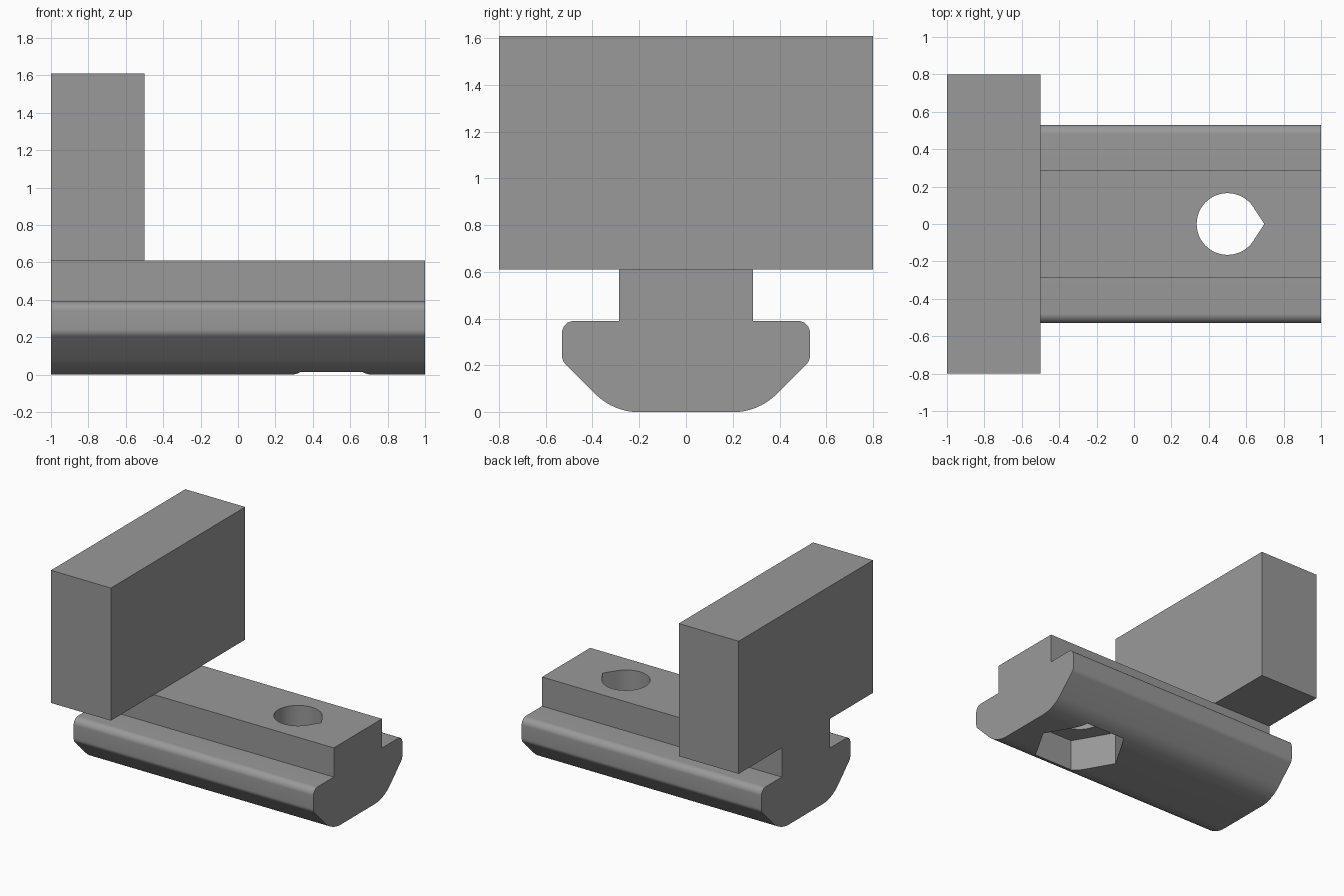
import bpy, bmesh, math
from mathutils import Matrix, Vector

if "Cube" in bpy.data.objects:
    bpy.data.objects.remove(bpy.data.objects["Cube"])

grey = bpy.data.materials.new("plain grey")
grey.diffuse_color = (0.32, 0.32, 0.32, 1)
grey.use_nodes = True
grey.node_tree.nodes["Principled BSDF"].inputs["Base Color"].default_value = grey.diffuse_color


def prism(name, outline, depth, matrix=Matrix()):
    """Extrude a closed 2D outline along local z, then place it."""
    bm = bmesh.new()
    face = bm.faces.new([bm.verts.new((x, y, 0)) for x, y in outline])
    ext = bmesh.ops.extrude_face_region(bm, geom=[face])
    top = [g for g in ext["geom"] if isinstance(g, bmesh.types.BMVert)]
    bmesh.ops.translate(bm, verts=top, vec=(0, 0, depth))
    bmesh.ops.recalc_face_normals(bm, faces=bm.faces)
    bm.transform(matrix)
    mesh = bpy.data.meshes.new(name)
    bm.to_mesh(mesh)
    bm.free()
    mesh.materials.append(grey)
    obj = bpy.data.objects.new(name, mesh)
    bpy.context.collection.objects.link(obj)
    return obj


def fillet(before, corner, after, radius, steps):
    """Points of an arc rounding a corner."""
    c = Vector(corner)
    a = (Vector(before) - c).normalized()
    b = (Vector(after) - c).normalized()
    half = a.angle(b) / 2
    centre = c + (a + b).normalized() * radius / math.sin(half)
    p = c + a * radius / math.tan(half) - centre
    q = c + b * radius / math.tan(half) - centre
    return [tuple(centre + (p * (1 - t) + q * t).normalized() * radius)
            for t in (i / steps for i in range(steps + 1))]


# Rail: T-slot section in (y, z), rounded and mirrored, running along x
foot, hip, shoulder, inner = (0.31, 0), (0.53, 0.22), (0.53, 0.39), (0.287, 0.39)
half = fillet((0, 0), foot, hip, 0.266, 10)
half += fillet(foot, hip, shoulder, 0.05, 5)
half += fillet(hip, shoulder, inner, 0.05, 8)
half += [inner, (0.287, 0.61)]
section = half + [(-y, z) for y, z in reversed(half)]
along_x = Matrix(((0, 0, 1, -1), (1, 0, 0, 0), (0, 1, 0, 0), (0, 0, 0, 1)))
rail = prism("slot_rail", section, 2, along_x)

# Cutters: teardrop bolt hole and hexagonal nut pocket
r, tip = 0.165, 0.197
start = math.acos(r / tip)
angles = [start + (2 * math.pi - 2 * start) * i / 40 for i in range(41)]
drop = [(tip, 0)] + [(r * math.cos(a), r * math.sin(a)) for a in angles]
hexagon = [(0.33 * math.cos(i * math.pi / 3), 0.33 * math.sin(i * math.pi / 3))
           for i in range(6)]
cutters = [
    prism("nut_pocket_cutter", hexagon, 0.35, Matrix.Translation((0.5, 0, -0.1))),
    prism("bolt_hole_cutter", drop, 1.0, Matrix.Translation((0.5, 0, -0.2))),
]
bpy.context.view_layer.objects.active = rail
for cutter in cutters:
    mod = rail.modifiers.new(cutter.name, "BOOLEAN")
    mod.operation, mod.solver, mod.object = "DIFFERENCE", "EXACT", cutter
    bpy.ops.object.modifier_apply(modifier=mod.name)
    bpy.data.objects.remove(cutter)

bpy.ops.object.select_all(action="DESELECT")
rail.select_set(True)
bpy.ops.object.shade_smooth_by_angle(angle=math.radians(25))

# Upright stop block resting on the rail's end
prism("stop_block", [(-1, -0.8), (-0.5, -0.8), (-0.5, 0.8), (-1, 0.8)], 1.0,
      Matrix.Translation((0, 0, 0.61)))
